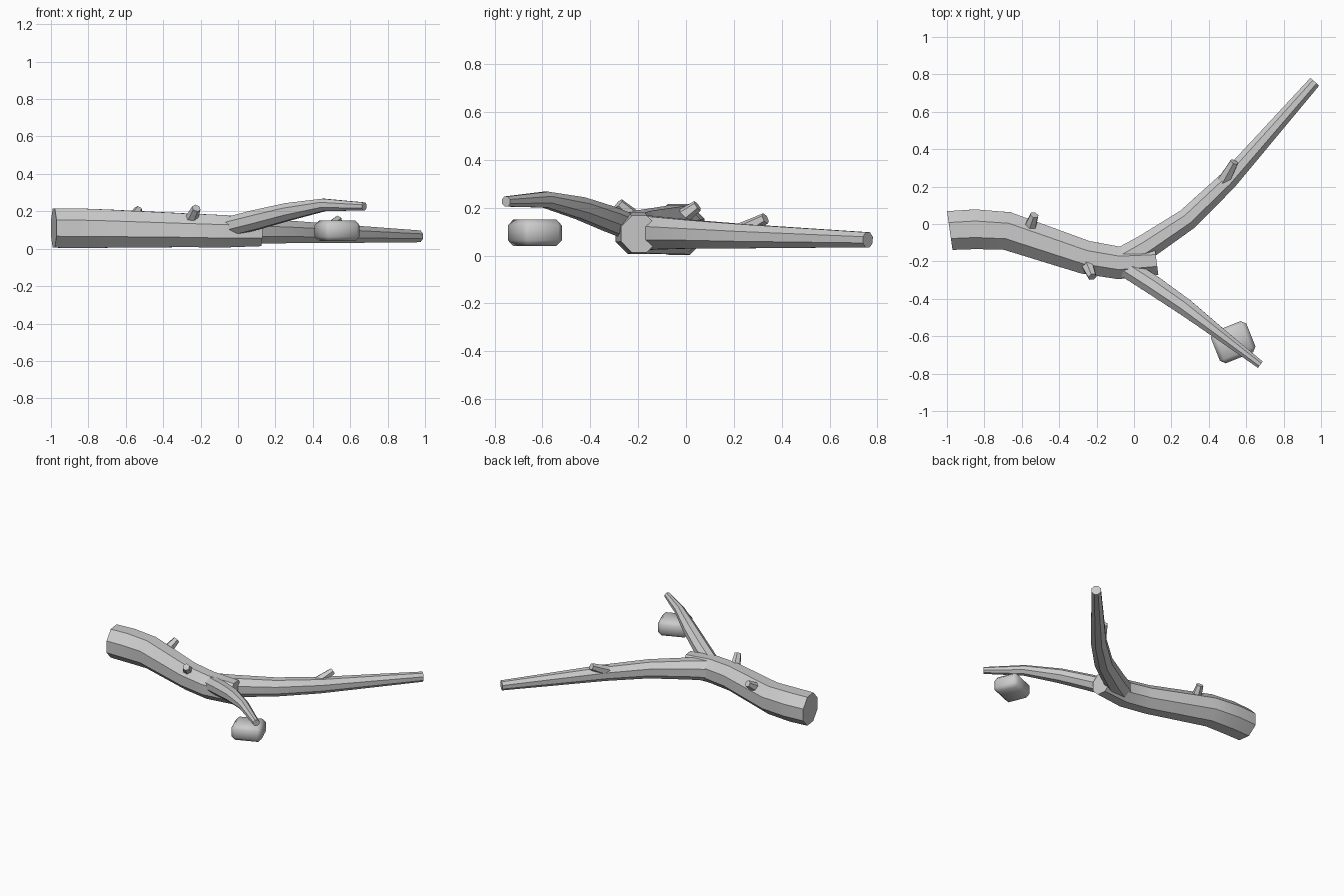
import bpy, bmesh, math
from mathutils import Vector

if "Cube" in bpy.data.objects:
    bpy.data.objects.remove(bpy.data.objects["Cube"])


def finish(name, bm, angle=40):
    bmesh.ops.recalc_face_normals(bm, faces=bm.faces)
    me = bpy.data.meshes.new(name)
    bm.to_mesh(me)
    bm.free()
    ob = bpy.data.objects.new(name, me)
    bpy.context.collection.objects.link(ob)
    bpy.ops.object.select_all(action='DESELECT')
    ob.select_set(True)
    bpy.context.view_layer.objects.active = ob
    bpy.ops.object.shade_smooth_by_angle(angle=math.radians(angle))
    return ob


# Tapered limb: path points are (x, y, z, radius); cuts tilt the end faces
def limb(name, path, sides=8, start_cut=None, end_cut=None):
    bm = bmesh.new()
    pts = [Vector(p[:3]) for p in path]
    rings = []
    for i, p in enumerate(pts):
        t = Vector()
        if i > 0:
            t += (p - pts[i - 1]).normalized()
        if i < len(pts) - 1:
            t += (pts[i + 1] - p).normalized()
        if i == 0 and start_cut:
            t = Vector(start_cut)
        if i == len(pts) - 1 and end_cut:
            t = Vector(end_cut)
        t.normalize()
        side = Vector((0, 0, 1)).cross(t).normalized()
        up = t.cross(side)
        ring = []
        for k in range(sides):
            a = 2 * math.pi * (k + 0.5) / sides
            ring.append(bm.verts.new(p + path[i][3] * (side * math.cos(a) + up * math.sin(a))))
        rings.append(ring)
    for a, b in zip(rings, rings[1:]):
        for k in range(sides):
            n = (k + 1) % sides
            bm.faces.new((a[k], a[n], b[n], b[k]))
    bm.faces.new(rings[0][::-1])
    bm.faces.new(rings[-1])
    return finish(name, bm)


# Main trunk
limb("trunk", [(-0.985, -0.035, 0.110, 0.113), (-0.85, -0.028, 0.109, 0.115),
               (-0.68, -0.037, 0.107, 0.110), (-0.26, -0.178, 0.098, 0.097),
               (-0.08, -0.208, 0.093, 0.094), (0.12, -0.195, 0.090, 0.083)],
     start_cut=(0.99, 0.14, 0), end_cut=(0.99, 0.13, 0))

# Long fork and raised fork
limb("long_branch", [(-0.06, -0.195, 0.096, 0.079), (0.06, -0.125, 0.094, 0.074),
                     (0.285, 0.025, 0.089, 0.064), (0.50, 0.23, 0.081, 0.055),
                     (0.966, 0.760, 0.066, 0.034)])
limb("raised_branch", [(-0.04, -0.235, 0.120, 0.056), (0.10, -0.325, 0.155, 0.056),
                       (0.27, -0.442, 0.198, 0.050), (0.46, -0.588, 0.234, 0.036),
                       (0.675, -0.752, 0.226, 0.023)])

# Broken twig stubs
stubs = [((-0.56, -0.03, 0.15), (-0.533, 0.048, 0.208)),
         ((-0.255, -0.205, 0.145), (-0.223, -0.283, 0.217)),
         ((0.48, 0.23, 0.10), (0.536, 0.332, 0.155))]
for i, (a, b) in enumerate(stubs):
    limb(f"twig_stub_{i + 1}", [(*a, 0.037), (*b, 0.024)], sides=6)

# Separate rounded block beneath the raised branch
bm = bmesh.new()
bmesh.ops.create_cube(bm, size=1)
bmesh.ops.scale(bm, vec=(0.205, 0.18, 0.11), verts=bm.verts)
bmesh.ops.bevel(bm, geom=bm.edges[:], offset=0.024, segments=1, affect='EDGES')
block = finish("block", bm, 50)
block.location = (0.53, -0.632, 0.095)
block.rotation_euler.z = math.radians(22)
